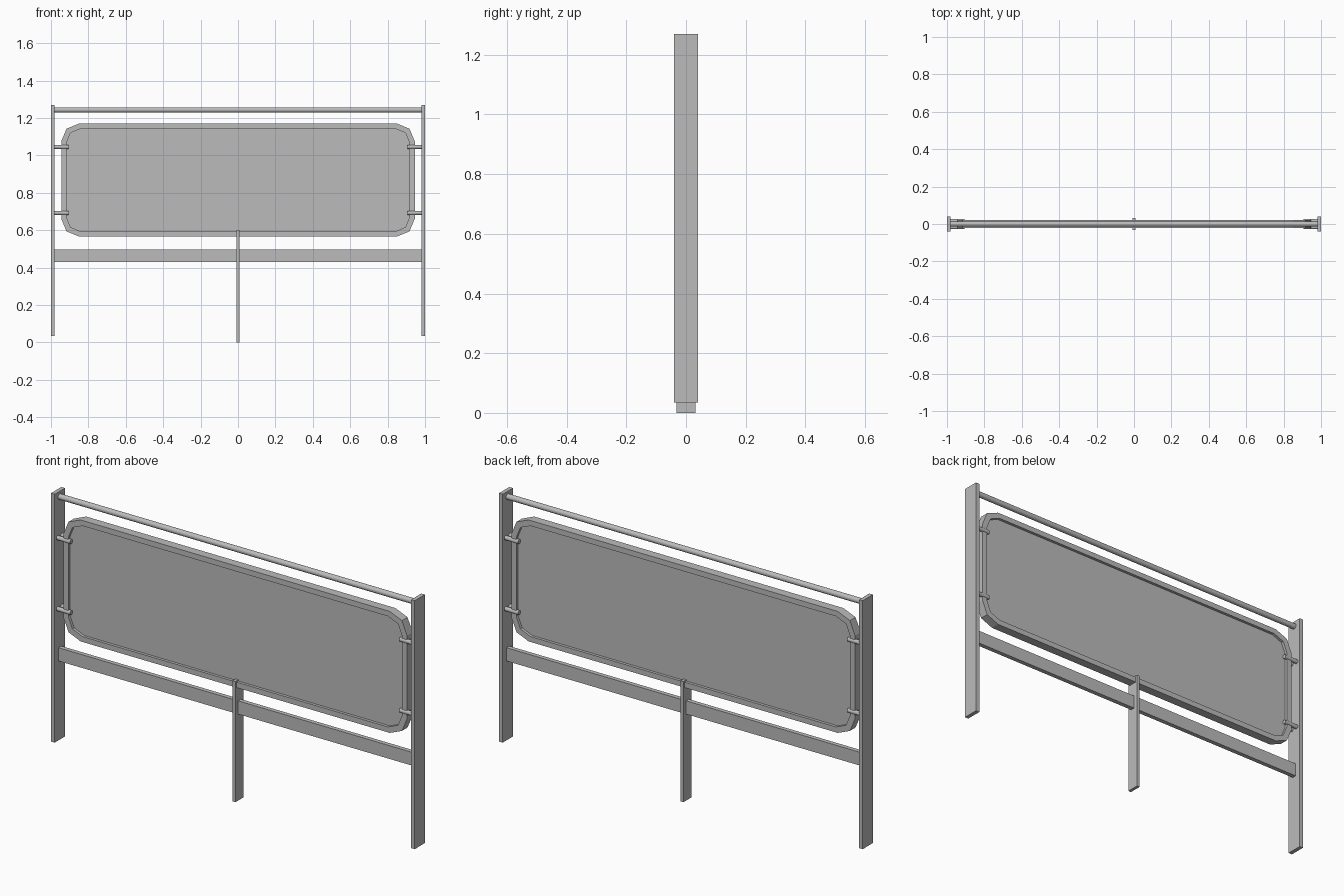
import bpy, bmesh, math
from mathutils import Vector

cube = bpy.data.objects.get("Cube")
if cube:
    bpy.data.objects.remove(cube, do_unlink=True)

steel = bpy.data.materials.new("grey_steel")
steel.use_nodes = True
GREY = (0.5, 0.5, 0.5, 1)
steel.diffuse_color = GREY
steel.node_tree.nodes["Principled BSDF"].inputs["Base Color"].default_value = GREY


def finish(name, bm):
    bmesh.ops.recalc_face_normals(bm, faces=bm.faces)
    mesh = bpy.data.meshes.new(name)
    bm.to_mesh(mesh)
    bm.free()
    mesh.materials.append(steel)
    obj = bpy.data.objects.new(name, mesh)
    bpy.context.collection.objects.link(obj)
    return obj


def box(name, center, size):
    bm = bmesh.new()
    bmesh.ops.create_cube(bm, size=1)
    for v in bm.verts:
        v.co = Vector(center) + v.co * Vector(size)
    return finish(name, bm)


def rod(name, x0, x1, y, z, radius, sides):
    """Smooth round bar running along x."""
    bpy.ops.mesh.primitive_cylinder_add(
        vertices=sides, radius=radius, depth=x1 - x0,
        location=((x0 + x1) / 2, y, z), rotation=(0, math.pi / 2, 0))
    obj = bpy.context.object
    obj.name = name
    obj.data.materials.append(steel)
    bpy.ops.object.shade_smooth_by_angle(angle=math.radians(50))


def rounded_outline(half_w, half_h, radius, segments=2):
    points = []
    for quarter, (sx, sz) in enumerate(((1, 1), (-1, 1), (-1, -1), (1, -1))):
        for i in range(segments + 1):
            a = math.pi / 2 * (quarter + i / segments)
            points.append((sx * (half_w - radius) + radius * math.cos(a),
                           sz * (half_h - radius) + radius * math.sin(a)))
    return points


# Sign: a raised rounded border around a recessed panel
SIGN_Z = 0.868
outer = rounded_outline(0.945, 0.302, 0.095)
inner = rounded_outline(0.918, 0.275, 0.078)


def ring(bm, outline, y):
    return [bm.verts.new((x, y, SIGN_Z + z)) for x, z in outline]


bm = bmesh.new()
loops = [ring(bm, o, y) for o, y in
         ((outer, -0.022), (outer, 0.022), (inner, 0.022), (inner, -0.022))]
for a, b in zip(loops, loops[1:] + loops[:1]):
    for i in range(len(a)):
        j = (i + 1) % len(a)
        bm.faces.new((a[i], a[j], b[j], b[i]))
finish("sign_border", bm)

bm = bmesh.new()
for y in (-0.008, 0.008):
    bm.faces.new(ring(bm, inner, y))
finish("sign_panel", bm)

# Side posts and the clips that hold the sign
for side, s in (("left", 1), ("right", -1)):
    box(side + "_post", (s * 0.99, 0, 0.6525), (0.02, 0.08, 1.235))
    x0, x1 = sorted((s * 0.905, s * 0.982))
    for level, z in (("upper", 1.045), ("lower", 0.692)):
        for face, y in (("front", -0.017), ("back", 0.017)):
            rod(f"{side}_{level}_{face}_clip", x0, x1, y, z, 0.011, 10)

# Rails and middle support
rod("top_rail", -0.982, 0.982, 0, 1.243, 0.014, 16)
box("lower_beam", (0, 0, 0.463), (1.962, 0.022, 0.066))
box("middle_post", (0, 0, 0.3), (0.016, 0.064, 0.6))
